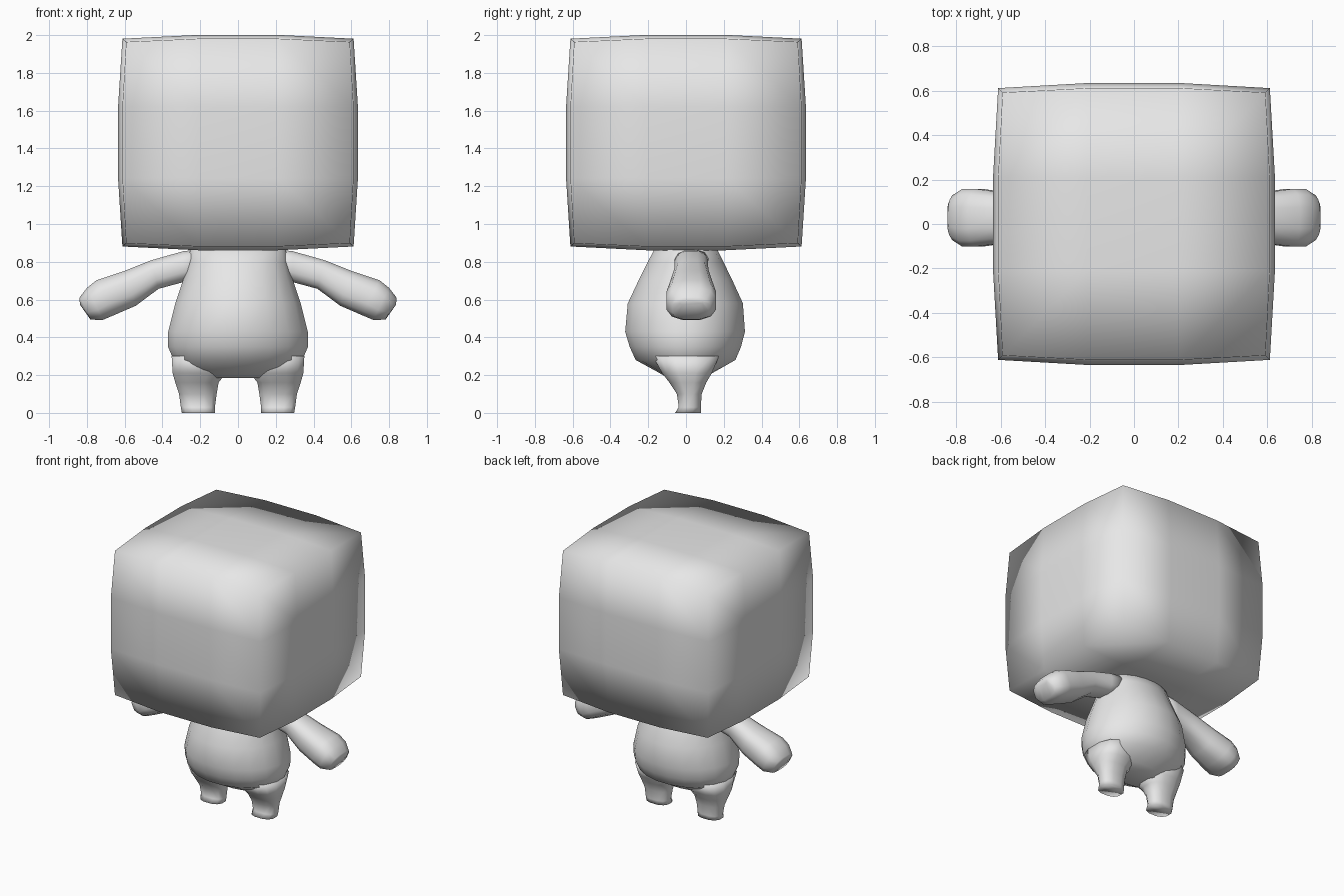
import bpy, bmesh, math
from mathutils import Vector

if "Cube" in bpy.data.objects:
    bpy.data.objects.remove(bpy.data.objects["Cube"])

grey = bpy.data.materials.new("plain_grey")
grey.diffuse_color = (0.8, 0.8, 0.8, 1)
grey.use_nodes = True
grey.node_tree.nodes["Principled BSDF"].inputs["Base Color"].default_value = grey.diffuse_color


def finish(name, bm):
    """Turn a bmesh into a smooth-shaded object."""
    bmesh.ops.recalc_face_normals(bm, faces=bm.faces)
    for f in bm.faces:
        f.smooth = True
    me = bpy.data.meshes.new(name)
    bm.to_mesh(me)
    bm.free()
    me.materials.append(grey)
    ob = bpy.data.objects.new(name, me)
    bpy.context.collection.objects.link(ob)
    return ob


def loft(name, rings, n=16, power=1.0):
    """Skin closed rings given as (centre, half axis u, half axis v)."""
    bm = bmesh.new()
    loops = []
    for c, u, v in rings:
        loop = []
        for i in range(n):
            a = 2 * math.pi * (i + 0.5) / n
            s, t = math.cos(a), math.sin(a)
            s = math.copysign(abs(s) ** power, s)
            t = math.copysign(abs(t) ** power, t)
            loop.append(bm.verts.new(Vector(c) + Vector(u) * s + Vector(v) * t))
        loops.append(loop)
    for a, b in zip(loops, loops[1:]):
        for i in range(n):
            j = (i + 1) % n
            bm.faces.new((a[i], a[j], b[j], b[i]))
    bm.faces.new(loops[0])
    bm.faces.new(loops[-1])
    return finish(name, bm)


def flat_ring(z, x0, x1, y0, y1):
    return (((x0 + x1) / 2, (y0 + y1) / 2, z),
            ((x1 - x0) / 2, 0, 0), (0, (y1 - y0) / 2, 0))


# Head: cube cut in three along each axis, with slightly bulging faces
bm = bmesh.new()
bmesh.ops.create_cube(bm, size=2)
bmesh.ops.subdivide_edges(bm, edges=bm.edges[:], cuts=2, use_grid_fill=True)
for v in bm.verts:
    outer = [abs(c) > 0.9 for c in v.co]
    reach = {1: 0.635, 2: 0.612, 3: 0.592}[sum(outer)]
    v.co = Vector([math.copysign(reach if o else 0.21, c)
                   for o, c in zip(outer, v.co)])
    v.co.z = v.co.z * 0.57 / 0.635 + 1.431
    if outer[2]:
        inset = {1: 0.57, 2: 0.55, 3: 0.533}[sum(outer)]
        v.co.z = 1.431 + math.copysign(inset, v.co.z - 1.431)
finish("head", bm)

# Body: pear shape, (height, half width, front, back)
body = [(0.185, 0.2, -0.1, 0.1), (0.21, 0.27, -0.14, 0.14),
        (0.28, 0.345, -0.27, 0.265), (0.35, 0.375, -0.302, 0.295),
        (0.43, 0.374, -0.326, 0.316), (0.58, 0.336, -0.312, 0.305),
        (0.71, 0.292, -0.25, 0.245), (0.8, 0.268, -0.205, 0.2),
        (0.9, 0.25, -0.15, 0.15)]
loft("body", [flat_ring(z, -w, w, y0, y1) for z, w, y0, y1 in body], 20)

# Legs: (height, inner, outer, front, back)
leg = [(0, 0.12, 0.3, -0.06, 0.08), (0.03, 0.12, 0.305, -0.04, 0.08),
       (0.1, 0.11, 0.315, -0.05, 0.085), (0.16, 0.1, 0.335, -0.09, 0.11),
       (0.21, 0.06, 0.35, -0.13, 0.14), (0.3, 0.08, 0.355, -0.18, 0.18)]

# Arms: (upper x, upper z, lower x, lower z, half depth)
arm = [(0.18, 0.87, 0.18, 0.72, 0.09), (0.29, 0.858, 0.29, 0.69, 0.088),
       (0.46, 0.81, 0.42, 0.655, 0.09), (0.60, 0.755, 0.54, 0.565, 0.112),
       (0.75, 0.705, 0.655, 0.515, 0.13), (0.80, 0.665, 0.715, 0.49, 0.13),
       (0.838, 0.615, 0.78, 0.492, 0.1), (0.84, 0.6, 0.835, 0.57, 0.06)]

for side, s in (("left", -1), ("right", 1)):
    loft(side + "_leg",
         [flat_ring(z, s * a, s * b, y0, y1) for z, a, b, y0, y1 in leg], 12, 0.8)
    loft(side + "_arm",
         [((s * (x0 + x1) / 2, 0.028, (z0 + z1) / 2), (0, d * 1.03, 0),
           (s * (x0 - x1) / 2, 0, (z0 - z1) / 2)) for x0, z0, x1, z1, d in arm],
         12, 0.75)
